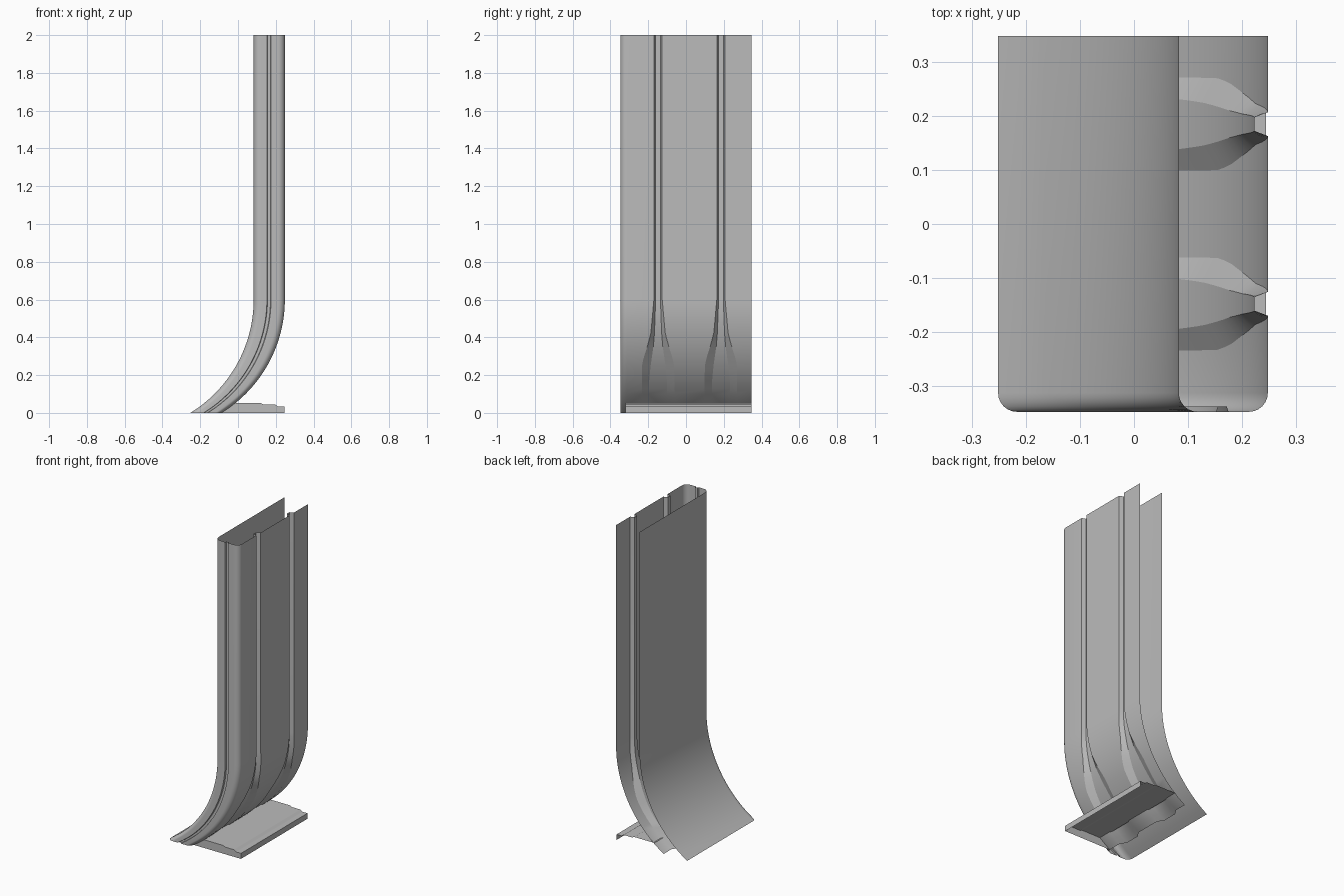
import bpy
import math

cube = bpy.data.objects.get("Cube")
if cube:
    bpy.data.objects.remove(cube)

GREY = (0.5, 0.5, 0.5, 1.0)
mat = bpy.data.materials.new("plain_grey")
mat.use_nodes = True
mat.diffuse_color = GREY
mat.node_tree.nodes["Principled BSDF"].inputs["Base Color"].default_value = GREY

# Channel dimensions
X0, X1, Y = 0.083, 0.248, 0.348
RADIUS = 0.035
BEND_Z, BEND_R = 0.6, 0.705
GROOVES = (-0.148, 0.185)
DEPTH = 0.025
MOUTH = [(0.2, 0.086), (0.25, 0.085), (0.29, 0.077), (0.34, 0.06),
         (0.42, 0.038), (0.6, 0.022)]
FLOOR = [(0.1, 0.048), (0.17, 0.047), (0.245, 0.04), (0.35, 0.025),
         (0.42, 0.019), (0.6, 0.0125)]


def lerp_table(table, z):
    if z <= table[0][0]:
        return table[0][1]
    for (a, va), (b, vb) in zip(table, table[1:]):
        if z <= b:
            return va + (vb - va) * (z - a) / (b - a)
    return table[-1][1]


def bend(z):
    """Sideways shift of the channel at height z."""
    h = max(BEND_Z - z, 0)
    return math.sqrt(BEND_R ** 2 - h ** 2) - BEND_R


def corner(cx, cy, start):
    return [(cx + RADIUS * math.cos(math.radians(start + i * 15)),
             cy + RADIUS * math.sin(math.radians(start + i * 15)))
            for i in range(7)]


def section(z):
    """Open U outline with a narrow front groove and two flared side grooves."""
    pts = [(X0, Y)]
    pts += corner(X0 + RADIUS, RADIUS - Y, 180)
    pts += [(0.153, -Y), (0.156, 0.01 - Y), (0.172, 0.01 - Y), (0.175, -Y)]
    pts += corner(X1 - RADIUS, RADIUS - Y, 270)
    mouth, floor = lerp_table(MOUTH, z), lerp_table(FLOOR, z)
    for c in GROOVES:
        pts += [(X1, c - mouth), (X1 - DEPTH, c - floor),
                (X1 - DEPTH, c + floor), (X1, c + mouth)]
    return pts + [(X1, Y)]


def make(name, verts, faces):
    mesh = bpy.data.meshes.new(name)
    mesh.from_pydata(verts, [], faces)
    mesh.materials.append(mat)
    obj = bpy.data.objects.new(name, mesh)
    bpy.context.collection.objects.link(obj)
    bpy.ops.object.select_all(action="DESELECT")
    obj.select_set(True)
    bpy.context.view_layer.objects.active = obj
    bpy.ops.object.shade_smooth_by_angle(angle=math.radians(25))
    return obj


# Bent channel, one section per height
STEPS = 24
levels = [BEND_Z * i / STEPS for i in range(STEPS + 1)] + [2.0]
verts, faces = [], []
for z in levels:
    verts += [(x + bend(z), y, z) for x, y in section(z)]
n = len(section(0))
for k in range(len(levels) - 1):
    for i in range(n - 1):
        a = k * n + i
        faces.append((a, a + 1, a + n + 1, a + n))
make("bent_channel", verts, faces)

# Stepped foot plate with a turned-down lip and a closed front end
profile = [(-0.022, 0.052), (0.12, 0.052), (0.135, 0.045), (0.195, 0.045),
           (0.21, 0.035), (0.245, 0.035), (0.245, 0.0)]
m = len(profile)
verts = [(x, y, z) for y in (-0.32, Y) for x, z in profile]
faces = [(i, i + m, i + m + 1, i + 1) for i in range(m - 1)]
verts.append((X1 + bend(0), -0.32, 0.0))
faces.append((*range(m - 1, -1, -1), 2 * m))
make("foot_plate", verts, faces)
